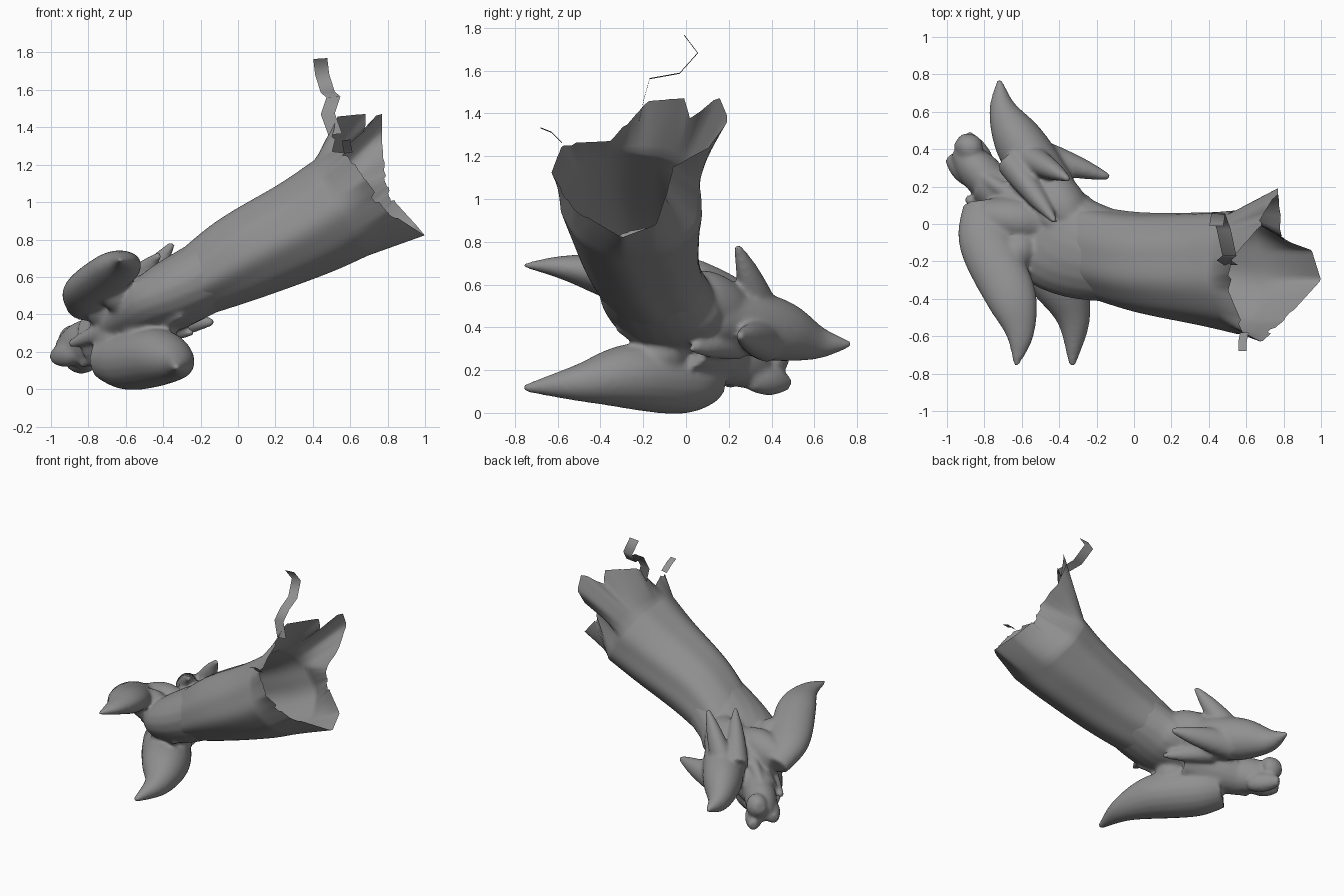
import bpy, bmesh, math, random
from mathutils import Vector

if "Cube" in bpy.data.objects:
    bpy.data.objects.remove(bpy.data.objects["Cube"])

random.seed(4)
UP = Vector((-0.5, 0, 0.866))     # upward normal of the neck axis
AXIS = Vector((0.866, 0, 0.5))
TAU = 2 * math.pi
grey = bpy.data.materials.new("dark_grey")
grey.diffuse_color = (0.28, 0.28, 0.28, 1)
grey.use_nodes = True
grey.node_tree.nodes["Principled BSDF"].inputs["Base Color"].default_value = grey.diffuse_color


def spline(keys, steps):
    """Catmull-Rom through tuples of any length."""
    k = [Vector(p) for p in keys]
    k = [2 * k[0] - k[1]] + k + [2 * k[-1] - k[-2]]
    out = []
    for j in range(1, len(k) - 2):
        a, b, c, d = k[j - 1:j + 3]
        for s in range(steps):
            t = s / steps
            out.append(0.5 * (2 * b + (c - a) * t + (2 * a - 5 * b + 4 * c - d) * t * t
                              + (3 * b - a - 3 * c + d) * t ** 3))
    return out + [k[-2]]


def loft(bm, rings, closed=True, caps=False):
    rows = [[bm.verts.new(p) for p in r] for r in rings]
    n = len(rows[0])
    for a, b in zip(rows, rows[1:]):
        for i in range(n if closed else n - 1):
            j = (i + 1) % n
            bm.faces.new((a[i], a[j], b[j], b[i]))
    if caps:
        bm.faces.new(rows[0][::-1])
        bm.faces.new(rows[-1])


def finish(bm, name):
    bmesh.ops.recalc_face_normals(bm, faces=bm.faces[:])
    me = bpy.data.meshes.new(name)
    bm.to_mesh(me)
    bm.free()
    me.materials.append(grey)
    for p in me.polygons:
        p.use_smooth = True
    ob = bpy.data.objects.new(name, me)
    bpy.context.collection.objects.link(ob)
    return ob


def sweep(bm, keys, steps=7, n=20):
    """Tapered solid along keys of (x, y, z, half width, half height)."""
    pts = spline(keys, steps)
    rings = []
    for i, p in enumerate(pts):
        c = Vector(p[:3])
        t = Vector(pts[min(i + 1, len(pts) - 1)][:3]) - Vector(pts[max(i - 1, 0)][:3])
        side = t.cross(Vector((0, 0, 1))).normalized()
        up = side.cross(t).normalized()
        w, h = max(p[3], .01), max(p[4], .01)
        rings.append([c + side * w * math.cos(TAU * q / n) + up * h * math.sin(TAU * q / n)
                      for q in range(n)])
    loft(bm, rings, caps=True)


def claw(bm, path, w, h):
    taper = (.8, 1, .95, .55, .1)
    sweep(bm, [(*p, w * f, h * f) for p, f in zip(path, taper)])


def limb(bm, start, tip, r, taper):
    a, b = Vector(start), Vector(tip)
    n = len(taper) - 1
    sweep(bm, [(*a.lerp(b, i / n), r * f, 1.15 * r * f) for i, f in enumerate(taper)])


SPUR, LUMP, TENDON = (1, .85, .6, .2), (.8, 1, .9, .5), (.4, 1, 1, .4)
ROOT = (.7, 1, 1, .8)

# Neck stations shared by foot and neck: x, y, z, half width, half height
stations = [(-.66, .08, .34, .15, .11), (-.45, -.05, .44, .27, .16), (-.3, -.13, .53, .27, .19),
            (0, -.2, .695, .265, .235), (.35, -.235, .86, .3, .27), (.55, -.25, .97, .33, .29)]


def shrink(s, f):
    return (*s[:3], s[3] * f, s[4] * f)


# Clawed foot: tapered limbs fused into one smooth skin
bm = bmesh.new()
sweep(bm, stations[:3] + [shrink(stations[3], .86)])
# upper front, lower front and back claws
claw(bm, [(-.8, .1, .43), (-.79, -.1, .53), (-.66, -.38, .64), (-.61, -.58, .68), (-.63, -.76, .69)], .145, .1)
claw(bm, [(-.7, .1, .17), (-.58, -.03, .155), (-.42, -.27, .17), (-.325, -.5, .14), (-.33, -.76, .115)], .17, .16)
claw(bm, [(-.38, .12, .45), (-.52, .3, .42), (-.62, .45, .38), (-.7, .61, .33), (-.72, .77, .32)], .14, .15)
# thick roots blending the claws into the stump
limb(bm, (-.48, .0, .5), (-.8, .04, .45), .12, ROOT)
limb(bm, (-.55, -.1, .48), (-.7, -.2, .56), .1, ROOT)
limb(bm, (-.45, -.12, .38), (-.5, -.1, .2), .13, ROOT)
limb(bm, (-.65, .06, .32), (-.64, .03, .2), .12, ROOT)
limb(bm, (-.3, -.03, .56), (-.48, .24, .45), .13, ROOT)
# spurs
limb(bm, (-.55, .38, .34), (-.13, .25, .36), .09, SPUR)
limb(bm, (-.5, .25, .33), (-.24, .02, .3), .07, SPUR)
limb(bm, (-.57, .36, .46), (-.35, .24, .78), .08, SPUR)
limb(bm, (-.66, .33, .47), (-.42, .01, .72), .08, SPUR)
# toe and its lumps
limb(bm, (-.45, .02, .36), (-.8, .22, .25), .14, (1, 1, .95, .8))
limb(bm, (-.72, .17, .27), (-.94, .4, .21), .11, LUMP)
limb(bm, (-.84, .38, .25), (-.94, .45, .28), .075, LUMP)
limb(bm, (-.86, .23, .2), (-.99, .36, .17), .06, LUMP)
limb(bm, (-.78, .3, .16), (-.9, .48, .14), .06, LUMP)
# tendons running up to the neck
limb(bm, (-.9, .14, .24), (-.22, -.36, .51), .05, TENDON)
limb(bm, (-.84, .22, .13), (-.3, -.32, .4), .045, TENDON)
limb(bm, (-.88, .3, .3), (-.3, -.08, .68), .045, TENDON)
foot = finish(bm, "clawed_foot")
rm = foot.modifiers.new("fuse", 'REMESH')
rm.mode = 'VOXEL'
rm.voxel_size = 0.012
rm.use_smooth_shade = True
sm = foot.modifiers.new("soften", 'SMOOTH')
sm.factor = 0.5
sm.iterations = 12

# Hollow neck: oval rings lofted to a torn rim
N = 120
rings = []
for p in spline([shrink(stations[2], .9)] + stations[3:], 10):
    c = Vector(p[:3])
    ring = []
    for i in range(N):
        a = TAU * i / N
        r = 1 + .015 * math.cos(5 * a + 1) + .01 * math.cos(9 * a + 3 * p[0])
        ring.append(c + Vector((0, p[3] * r * math.sin(a), 0)) - UP * p[4] * r * math.cos(a))
    rings.append(ring)

rim = [(1, -.3, .82), (.95, -.14, .88), (.84, -.1, 1), (.8, -.06, 1.16), (.77, .1, 1.23), (.77, .2, 1.37),
       (.77, .15, 1.49), (.69, .02, 1.38), (.69, -.01, 1.48), (.55, -.18, 1.47), (.5, -.35, 1.27),
       (.6, -.58, 1.26), (.68, -.63, 1.12), (.8, -.52, .95)]
end = stations[-1]
marks = []
for p in map(Vector, rim):
    d = p - Vector(end[:3])
    marks.append((math.atan2(d.y / end[3], -d.dot(UP) / end[4]) % TAU, p))
marks.sort(key=lambda m: m[0])
marks = [(marks[-1][0] - TAU, marks[-1][1])] + marks + [(marks[0][0] + TAU, marks[0][1])]
edge = []
tear = 0
for i in range(N):
    a = TAU * i / N
    if i % 3 == 0:
        tear = random.uniform(-.03, .008) if 15 < i < 105 else 0
    for (a0, p0), (a1, p1) in zip(marks, marks[1:]):
        if a0 <= a <= a1:
            edge.append(p0.lerp(p1, (a - a0) / (a1 - a0)) + AXIS * tear)
            break
last = rings[-1]
for s in range(1, 7):
    rings.append([p.lerp(q, s / 6) for p, q in zip(last, edge)])
bm = bmesh.new()
loft(bm, rings)
finish(bm, "hollow_neck")


# Torn scraps hanging off the rim: ribbons along (x, y, z)
def ribbon(name, path, w):
    b = bmesh.new()
    loft(b, [[(x - w / 2, y, z), (x + w / 2, y, z + .005)] for x, y, z in path], closed=False)
    finish(b, name)


ribbon("tall_scrap", [(.52, -.22, 1.36), (.48, -.195, 1.47), (.51, -.17, 1.56), (.48, -.03, 1.585),
                      (.45, .055, 1.68), (.44, -.01, 1.765)], .075)
ribbon("small_scrap", [(.59, -.58, 1.26), (.58, -.63, 1.31), (.58, -.68, 1.33)], .045)
